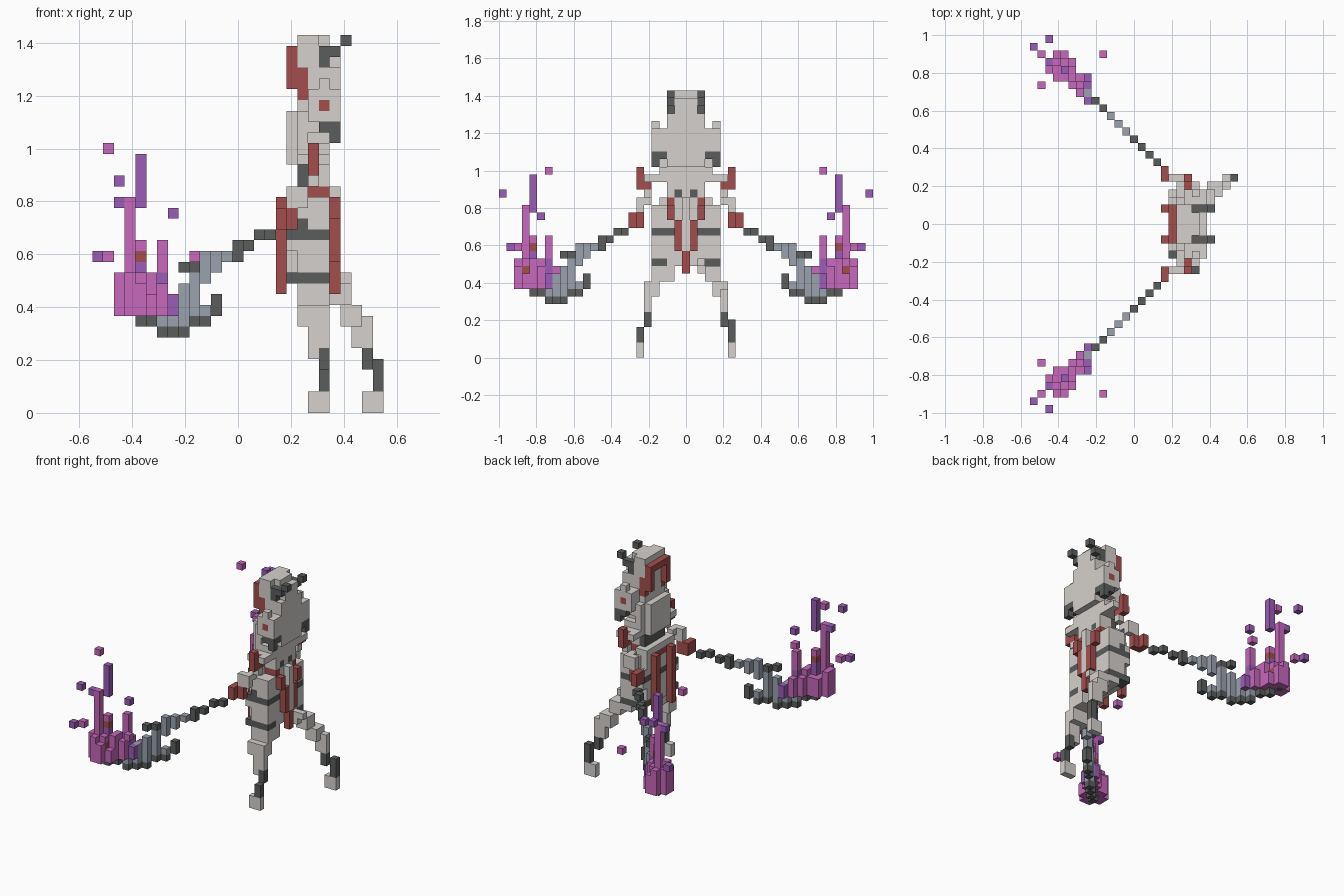
import bpy
import bmesh
from mathutils import Vector

cube = bpy.data.objects.get("Cube")
if cube:
    bpy.data.objects.remove(cube, do_unlink=True)

UNIT = 2 / 49          # edge of one block
HALF_WIDTH = 13.5      # blocks from the centre to either end along x


def make_material(name, red, green, blue):
    material = bpy.data.materials.new(name)
    material.use_nodes = True
    material.diffuse_color = (red, green, blue, 1)
    shader = material.node_tree.nodes["Principled BSDF"]
    shader.inputs["Base Color"].default_value = (red, green, blue, 1)
    shader.inputs["Roughness"].default_value = 0.9
    return material


bone = make_material("pale bone", .67, .64, .61)
dark = make_material("dark iron", .105, .11, .11)
cloth = make_material("dull red cloth", .37, .076, .074)
steel = make_material("blue grey steel", .32, .36, .42)
pink = make_material("pink flame", .57, .14, .50)
purple = make_material("purple flame", .33, .11, .47)

blocks = {}            # (x, y, z) block -> (part name, material)


def fill(part, material, xs, ys, zs):
    """Fill an inclusive range of blocks; later fills replace earlier ones."""
    for x in range(xs[0], xs[-1] + 1):
        for y in range(ys[0], ys[-1] + 1):
            for z in range(zs[0], zs[-1] + 1):
                blocks[x, y, z] = (part, material)


def pair(part, material, xs, ys, zs):
    """Fill a range on the +y side and its mirror on the -y side."""
    fill("left_" + part, material, xs, ys, zs)
    fill("right_" + part, material, xs, (-ys[-1], -ys[0]), zs)


def slanted(part, material, xs, zs, inner=0, outer=0):
    """Fill both weapons along the diagonal that runs out from each hand."""
    for x in range(xs[0], xs[-1] + 1):
        middle = 24 - x
        pair(part, material, (x,), (middle - inner, middle + outer), zs)


# Head: skull, crown, cheeks, chin and horns
fill("head", bone, (19, 22), (-2, 2), (25, 31))
fill("head", bone, (20, 22), (-3, 3), (26, 29))
fill("head", bone, (19, 21), (-1, 1), (32, 34))
fill("head", bone, (22,), (-1, 1), (32, 33))
fill("head", bone, (19, 20), (-2, 2), (32, 34))
pair("cheek", bone, (20, 22), (4,), (27, 29))
pair("cheek", bone, (21,), (4,), (30,))
pair("cheek", cloth, (21,), (4,), (28,))
pair("jaw", dark, (21, 22), (3, 4), (26,))
pair("jaw", dark, (22,), (4,), (25,))
pair("horn", dark, (21,), (2,), (32, 33))
pair("horn", dark, (22,), (2,), (33,))
pair("horn", dark, (23,), (2,), (34,))

# Red hood trim arching around the back of the head
fill("hood_trim", cloth, (18,), (-2, 2), (33,))
pair("hood_trim", cloth, (18,), (2,), (30, 32))
pair("hood_trim", cloth, (19,), (2,), (29, 31))

# Torso
fill("mane", bone, (18,), (-2, 2), (23, 27))
fill("mane", bone, (19,), (-3, 3), (23, 27))
fill("chest", bone, (19, 21), (-3, 3), (23, 24))
fill("waist", bone, (20, 21), (-2, 2), (21, 22))
fill("waist", dark, (19,), (-2, 2), (21, 22))
pair("waist", dark, (21,), (1,), (21,))
fill("belly", bone, (18, 21), (-3, 3), (12, 19))
fill("belly", bone, (18, 19), (-3, 3), (20,))
fill("belly", bone, (20, 21), (-1, 1), (20,))
pair("hip", bone, (19, 21), (4,), (17, 19))
pair("hip", bone, (18, 21), (4,), (15,))
pair("hip", bone, (19, 21), (4,), (13, 14))
fill("belt", dark, (18, 21), (-4, 4), (16,))
pair("belt", dark, (19,), (4,), (17,))
fill("left_hip", bone, (18,), (4,), (17,))
fill("belly", bone, (21, 22), (0,), (14, 20))
pair("sash", cloth, (20, 21), (2,), (20,))

# Loincloth in front and two tails behind
pair("loincloth", cloth, (22,), (2,), (18, 19))
pair("loincloth", cloth, (22,), (1,), (14, 17))
fill("loincloth", cloth, (22,), (0,), (11, 13))
pair("cloth_tail", cloth, (17,), (2,), (11, 19))
fill("back_sash", cloth, (18,), (-2, 2), (19,))

# Arms: shoulder, forearm and wrapped hand
pair("shoulder", bone, (19, 21), (4, 5), (23,))
pair("shoulder", cloth, (20,), (5,), (22, 23))
pair("shoulder", cloth, (20,), (6,), (22, 24))
pair("forearm", bone, (20,), (5,), (21,))
pair("forearm", bone, (19,), (5,), (20,))
pair("forearm", bone, (18, 19), (6,), (19, 20))
pair("hand", cloth, (17, 18), (6,), (17, 18))
pair("hand", cloth, (17,), (7,), (17, 18))


def leg(side, sign, steps):
    """Stack the steps of one leg: material, x range, y range and z range."""
    for material, xs, ys, zs in steps:
        ys = sorted(sign * y for y in ys)
        fill(side + "_leg", material, xs, ys, zs)


# Standing leg and the leg that strides forward
leg("right", -1, [
    (bone, (19, 21), (2, 4), (10, 11)),
    (bone, (19, 21), (4, 5), (8, 9)),
    (bone, (20, 21), (5,), (5, 7)),
    (dark, (21,), (5,), (4, 5)),
    (dark, (21,), (6,), (2, 3)),
    (bone, (20, 21), (6,), (0, 1)),
])
leg("left", 1, [
    (bone, (20, 22), (2, 4), (11,)),
    (bone, (22, 23), (3, 4), (10, 11)),
    (bone, (22, 23), (2,), (12,)),
    (bone, (23, 24), (4, 5), (8, 9)),
    (bone, (24, 25), (5,), (6, 8)),
    (dark, (25,), (5,), (4, 5)),
    (dark, (26,), (6,), (2, 4)),
    (bone, (25, 26), (6,), (0, 1)),
])
pair("thigh_band", dark, (18, 21), (3, 4), (12,))

# Weapon shaft from the hand outward
slanted("shaft", dark, (15, 16), (16,))
slanted("shaft", dark, (14,), (15,))
slanted("shaft", dark, (13,), (14, 15))
slanted("shaft", steel, (11, 12), (14,))

# Flames: thick base, licks rising from it and loose sparks
slanted("flame", pink, (3,), (9, 11), 2, 1)
slanted("flame", pink, (4,), (9, 11), 1, 2)
slanted("flame", pink, (5,), (9, 10), 1, 2)
slanted("flame", pink, (5,), (11,), 1, 1)
pair("flame", cloth, (4,), (21,), (11,))
slanted("flame", pink, (2,), (9, 12), 2, -1)
slanted("flame", pink, (3,), (12, 19))
slanted("flame", pink, (3, 5), (12,), 0, 1)
slanted("flame", purple, (4,), (12, 13))
slanted("flame", pink, (4,), (14, 15))
slanted("flame", cloth, (4,), (14,))
slanted("flame", purple, (4,), (19, 23))
slanted("flame", purple, (2,), (19,), 1, -1)
slanted("flame", pink, (6,), (9, 11), 1, 1)
slanted("flame", purple, (6,), (11, 12))
slanted("flame", pink, (6,), (13, 15))
slanted("flame", purple, (7,), (9, 10), 1, 1)
for material, x, y, z in [
    (purple, 0, 23, 14), (pink, 1, 22, 14), (pink, 1, 18, 24),
    (purple, 2, 24, 21), (purple, 7, 19, 18), (pink, 9, 22, 14),
]:
    pair("sparks", material, (x,), (y,), (z,))

# Curved blade with dark edge
slanted("blade", steel, (10,), (12, 14))
slanted("blade", steel, (11,), (13,))
slanted("blade", dark, (8, 9), (13,))
slanted("blade", steel, (9,), (9, 12))
slanted("blade", steel, (7, 8), (10,))
slanted("blade", steel, (8,), (11,))
slanted("blade", steel, (6, 10), (8, 9))
slanted("blade", dark, (11,), (9, 10))
slanted("blade", dark, (9, 10), (8,))
slanted("blade", dark, (6, 8), (7,))
slanted("blade", dark, (4, 5), (8,))
slanted("blade", dark, (3,), (9,))


def build(part):
    """Make one object from the visible faces of a part's blocks."""
    mesh = bpy.data.meshes.new(part)
    bm = bmesh.new()
    used = []
    for cell, (owner, material) in blocks.items():
        if owner != part:
            continue
        if material not in used:
            used.append(material)
            mesh.materials.append(material)
        centre = Vector((cell[0] + .5 - HALF_WIDTH, cell[1], cell[2] + .5))
        for axis in range(3):
            for sign in (-1, 1):
                normal = Vector((0, 0, 0))
                normal[axis] = sign
                if tuple(int(c + n) for c, n in zip(cell, normal)) in blocks:
                    continue
                u, v = Vector((0, 0, 0)), Vector((0, 0, 0))
                u[(axis + 1) % 3] = .5
                v[(axis + 2) % 3] = .5 * sign
                middle = centre + normal / 2
                ring = (middle - u - v, middle + u - v,
                        middle + u + v, middle - u + v)
                face = bm.faces.new([bm.verts.new(p * UNIT) for p in ring])
                face.material_index = used.index(material)
    bmesh.ops.remove_doubles(bm, verts=bm.verts, dist=UNIT / 100)
    bm.to_mesh(mesh)
    bm.free()
    bpy.context.collection.objects.link(bpy.data.objects.new(part, mesh))


for part in sorted({owner for owner, _ in blocks.values()}):
    build(part)
